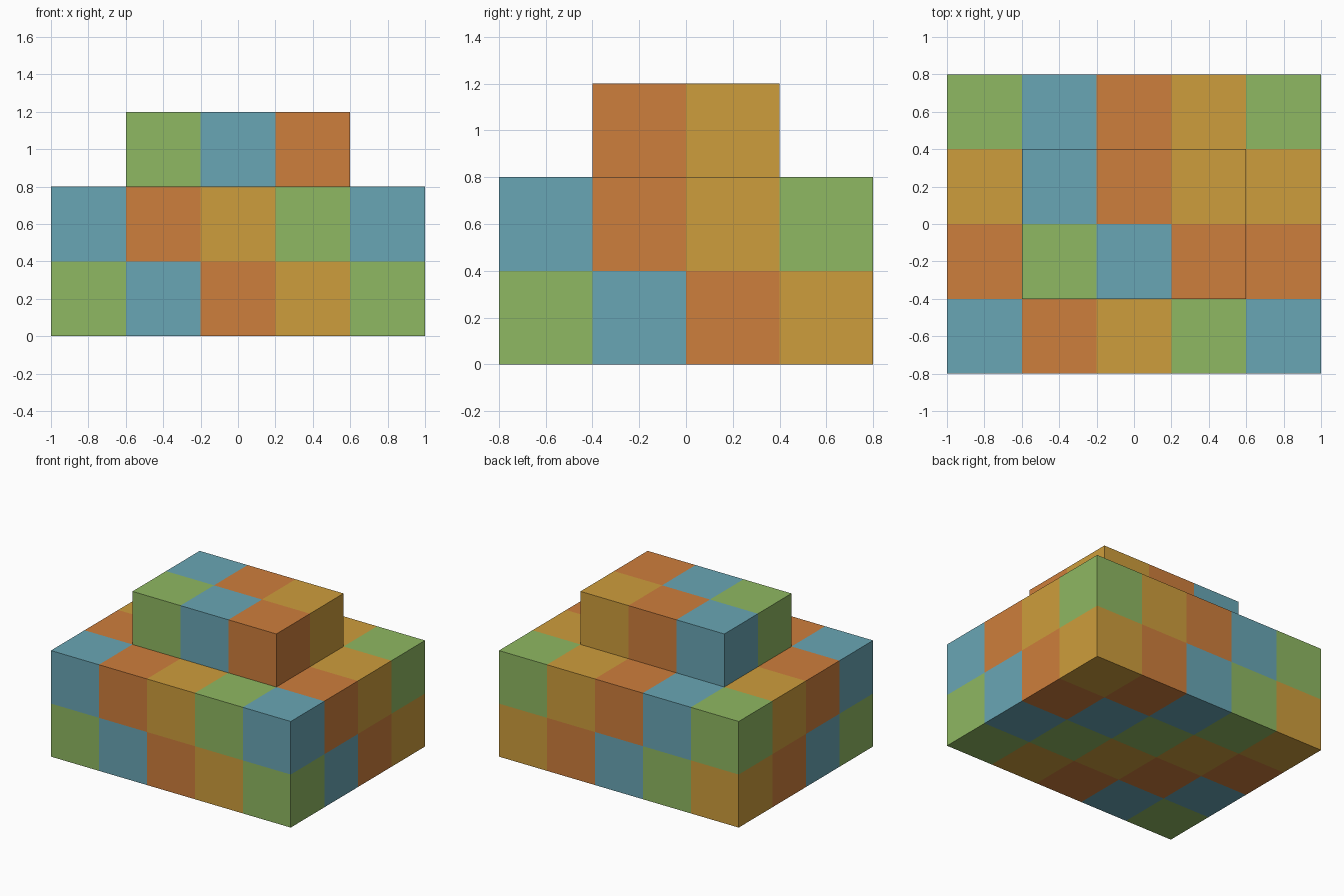
import bpy
import bmesh
from mathutils import Vector

if "Cube" in bpy.data.objects:
    bpy.data.objects.remove(bpy.data.objects["Cube"], do_unlink=True)

CELL = 0.4
ORIGIN = Vector((-1.0, -0.8, 0.0))


def to_linear(c):
    c /= 255
    return c / 12.92 if c <= 0.04045 else ((c + 0.055) / 1.055) ** 2.4


def make_material(name, rgb):
    mat = bpy.data.materials.new(name)
    color = tuple(to_linear(c) for c in rgb) + (1.0,)
    mat.use_nodes = True
    mat.diffuse_color = color
    bsdf = mat.node_tree.nodes["Principled BSDF"]
    bsdf.inputs["Base Color"].default_value = color
    bsdf.inputs["Roughness"].default_value = 0.8
    return mat


materials = [
    make_material("leaf green", (143, 184, 98)),
    make_material("soft blue", (105, 166, 181)),
    make_material("burnt orange", (206, 126, 60)),
    make_material("ochre yellow", (206, 157, 60)),
]

# Cells filled by each tier
lower_cells = {(i, j, k) for i in range(5) for j in range(4) for k in range(2)}
upper_cells = {(i, j, 2) for i in range(1, 4) for j in range(1, 3)}
filled = lower_cells | upper_cells


def build_tier(name, cells):
    """Outer skin of a block of cells, coloured along diagonal bands."""
    bm = bmesh.new()
    for cell in sorted(cells):
        center = ORIGIN + (Vector(cell) + Vector((0.5, 0.5, 0.5))) * CELL
        for axis in range(3):
            for side in (-1, 1):
                neighbour = list(cell)
                neighbour[axis] += side
                if tuple(neighbour) in filled:
                    continue
                normal, u, v = Vector(), Vector(), Vector()
                normal[axis] = side
                u[(axis + 1) % 3] = side
                v[(axis + 2) % 3] = 1
                corners = (normal - u - v, normal + u - v,
                           normal + u + v, normal - u + v)
                face = bm.faces.new(
                    [bm.verts.new(center + c * CELL / 2) for c in corners])
                face.material_index = sum(cell) % len(materials)
    bmesh.ops.remove_doubles(bm, verts=bm.verts[:], dist=0.001)
    mesh = bpy.data.meshes.new(name)
    bm.to_mesh(mesh)
    bm.free()
    for mat in materials:
        mesh.materials.append(mat)
    obj = bpy.data.objects.new(name, mesh)
    bpy.context.collection.objects.link(obj)


# Wide base and the smaller block on top
build_tier("lower_tier", lower_cells)
build_tier("upper_tier", upper_cells)
